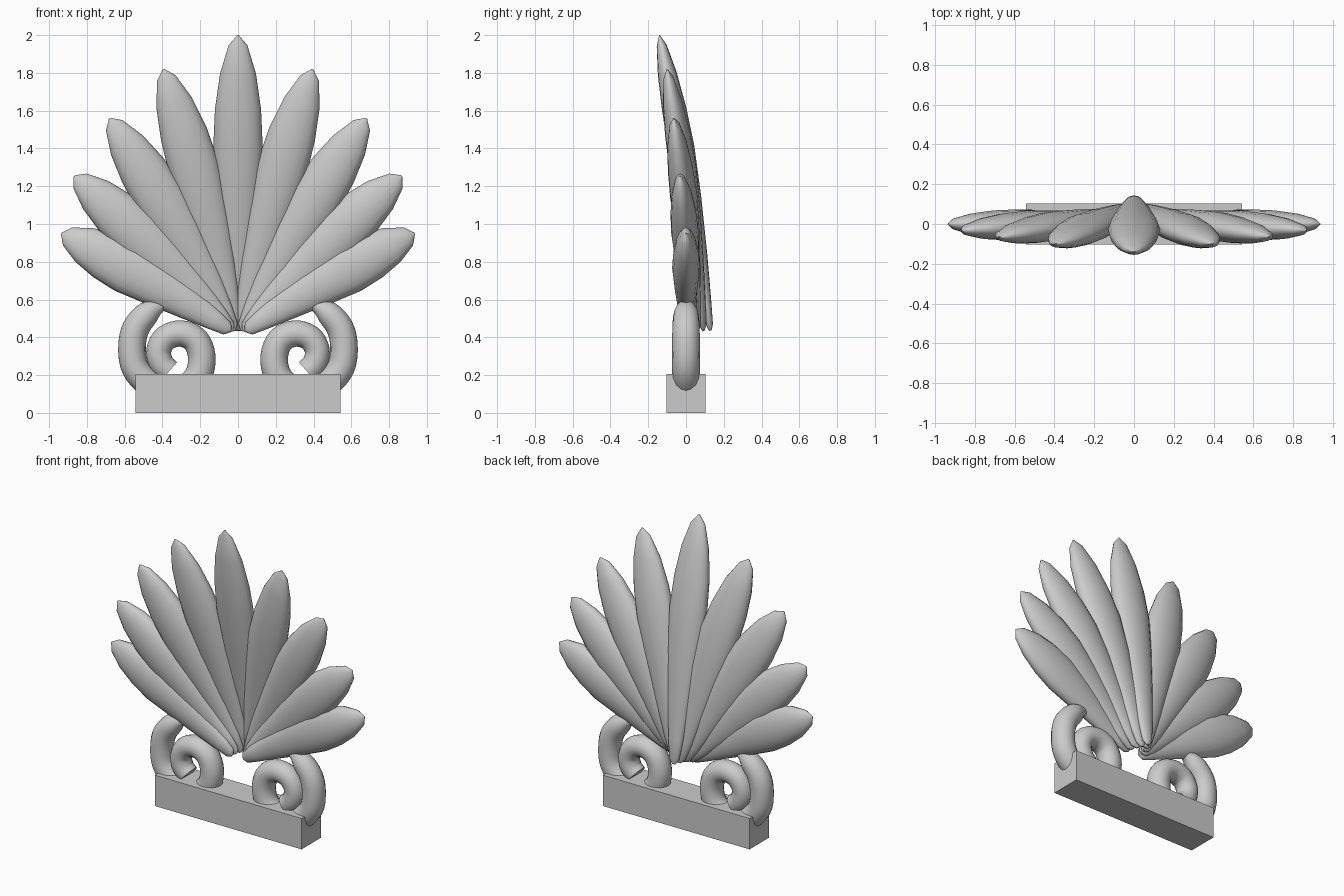
import bpy, bmesh, math
from mathutils import Vector

if "Cube" in bpy.data.objects:
    bpy.data.objects.remove(bpy.data.objects["Cube"])


def sweep(name, path, radii, depth=1.0, sides=16):
    """Tube with elliptical section along a path; depth scales the section front to back."""
    bm = bmesh.new()
    rings = []
    n = len(path)
    for i, p in enumerate(path):
        t = (path[min(i + 1, n - 1)] - path[max(i - 1, 0)]).normalized()
        u = t.cross(Vector((0, 1, 0))).normalized()
        v = t.cross(u).normalized()
        ring = []
        for k in range(sides):
            a = 2 * math.pi * k / sides
            ring.append(bm.verts.new(p + radii[i] * (u * math.cos(a) + v * depth * math.sin(a))))
        rings.append(ring)
    for r0, r1 in zip(rings, rings[1:]):
        for k in range(sides):
            m = (k + 1) % sides
            bm.faces.new((r0[k], r0[m], r1[m], r1[k]))
    bm.faces.new(rings[0])
    bm.faces.new(rings[-1])
    bmesh.ops.recalc_face_normals(bm, faces=bm.faces)
    me = bpy.data.meshes.new(name)
    bm.to_mesh(me)
    bm.free()
    ob = bpy.data.objects.new(name, me)
    bpy.context.collection.objects.link(ob)
    bpy.ops.object.select_all(action='DESELECT')
    bpy.context.view_layer.objects.active = ob
    ob.select_set(True)
    bpy.ops.object.shade_smooth_by_angle(angle=math.radians(50))
    return ob


def smooth_path(pts, steps=4):
    """Catmull-Rom interpolation of (x, z, radius) points."""
    vs = [Vector(p) for p in pts]
    vs = [2 * vs[0] - vs[1]] + vs + [2 * vs[-1] - vs[-2]]
    out = []
    for a, b, c, d in zip(vs, vs[1:], vs[2:], vs[3:]):
        for s in range(steps):
            t = s / steps
            out.append(0.5 * (2 * b + (c - a) * t + (2 * a - 5 * b + 4 * c - d) * t * t
                              + (3 * b - a - 3 * c + d) * t ** 3))
    return out + [vs[-2]]


# base block
bpy.ops.mesh.primitive_cube_add(size=1, location=(0, 0, 0.103))
base = bpy.context.object
base.name = "base_block"
base.scale = (1.084, 0.206, 0.206)

# fan petals: (base x, tip x, tip z, lean, width factor)
profile = [(0, 0.012), (0.02, 0.035), (0.1, 0.052), (0.25, 0.08), (0.45, 0.112), (0.62, 0.131),
           (0.75, 0.122), (0.87, 0.095), (0.965, 0.05), (1, 0.004)]
petals = [(0, 0, 2.0, 0.14, 1.0), (0.012, 0.395, 1.82, 0.1, 1.03), (0.022, 0.68, 1.56, 0.065, 1.04),
          (0.032, 0.867, 1.255, 0.032, 1.05), (0.04, 0.935, 0.95, 0, 1.06)]
for i, (bx, tx, tz, lean, w) in enumerate(petals):
    for s in ((1,) if i == 0 else (1, -1)):
        a = Vector((s * bx, lean * 0.92, 0.435))
        b = Vector((s * tx, -lean, tz))
        d = (b - a).normalized()
        bow = Vector((-s * d.z, 0, abs(d.x))) * (0.018 if i else 0)
        bow.y = 0.1 * lean
        path = [a.lerp(b, t) + bow * math.sin(math.pi * t) for t, r in profile]
        sweep(f"petal_{i}_{'right' if s > 0 else 'left'}", path, [r * w for t, r in profile], 0.53)

# scrolls under the fan: (x, z, radius)
scroll = [(0.33, 0.573, 0.004), (0.405, 0.568, 0.032), (0.475, 0.53, 0.064), (0.54, 0.45, 0.072),
          (0.561, 0.35, 0.073), (0.545, 0.24, 0.073), (0.47, 0.155, 0.073), (0.36, 0.12, 0.073),
          (0.265, 0.14, 0.073), (0.207, 0.205, 0.073), (0.192, 0.3, 0.073), (0.225, 0.385, 0.072),
          (0.3, 0.42, 0.07), (0.38, 0.398, 0.068), (0.42, 0.33, 0.066), (0.405, 0.26, 0.066),
          (0.365, 0.22, 0.064)]
pts = smooth_path(scroll)
for s, side in ((1, "right"), (-1, "left")):
    sweep(f"scroll_{side}", [Vector((s * p.x, 0, p.y)) for p in pts], [p.z for p in pts])
